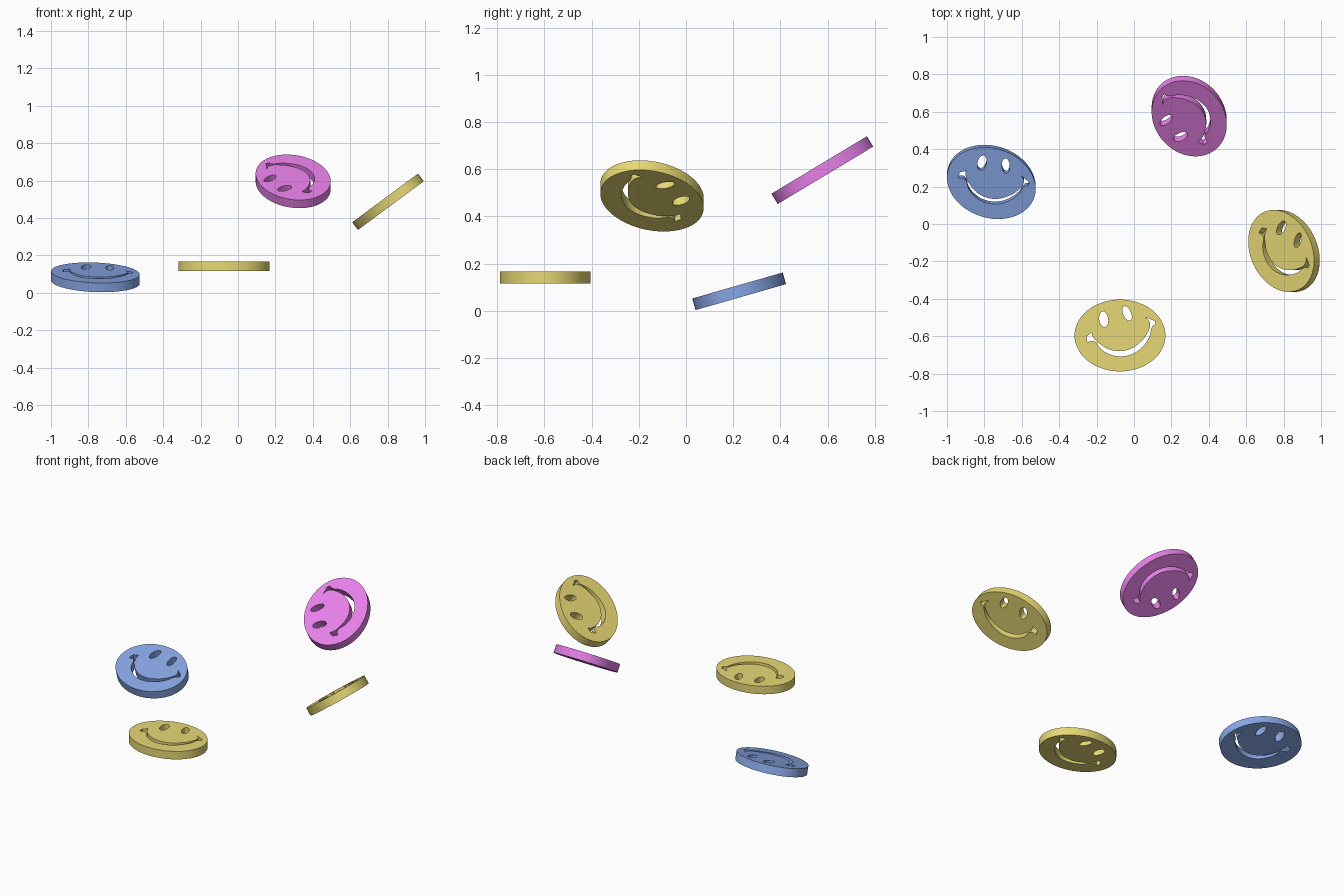
import bpy, math
from mathutils import Matrix, Vector

if "Cube" in bpy.data.objects:
    bpy.data.objects.remove(bpy.data.objects["Cube"])

THICK = 0.051
A, B = 0.243, 0.192          # half axes of the oval coin

# Smile outline in thousandths (x, y, corner flag), in the coin's own plane
SMILE = [(-174, -37, 1), (-142, -29, 0), (-99, -75, 0), (-45, -104, 0), (8, -112, 0),
         (72, -96, 0), (120, -61, 0), (158, -5, 0), (176, 53, 0), (190, 59, 1),
         (187, 78, 1), (136, 96, 1), (160, 70, 0), (142, 5, 0), (104, -40, 0),
         (56, -72, 0), (3, -83, 0), (-56, -75, 0), (-104, -48, 0), (-142, -11, 0),
         (-152, 16, 1), (-179, -5, 1)]


def oval(cx, cy, a, b, tilt, n):
    """Points of a tilted ellipse."""
    t = math.radians(tilt)
    pts = []
    for i in range(n):
        u = 2 * math.pi * i / n
        x, y = a * math.cos(u), b * math.sin(u)
        pts.append((cx + x * math.cos(t) - y * math.sin(t),
                    cy + x * math.sin(t) + y * math.cos(t)))
    return pts


def add_poly(curve, pts):
    s = curve.splines.new('POLY')
    s.points.add(len(pts) - 1)
    for p, (x, y) in zip(s.points, pts):
        p.co = (x, y, 0, 1)
    s.use_cyclic_u = True


def material(name, rgb):
    m = bpy.data.materials.new(name)
    m.diffuse_color = (*rgb, 1)
    m.use_nodes = True
    m.node_tree.nodes["Principled BSDF"].inputs["Base Color"].default_value = m.diffuse_color
    return m


def coin(name, mat, loc, axis, tilt, spin):
    c = bpy.data.curves.new(name, 'CURVE')
    c.dimensions = '2D'
    c.fill_mode = 'BOTH'
    c.extrude = THICK / 2
    c.resolution_u = 4
    # rim and the two eye holes
    add_poly(c, oval(0, 0, A, B, 0, 72))
    add_poly(c, oval(-0.087, 0.087, 0.024, 0.042, 8, 24))
    add_poly(c, oval(0.038, 0.118, 0.021, 0.042, 24, 24))
    # smile hole
    s = c.splines.new('BEZIER')
    s.bezier_points.add(len(SMILE) - 1)
    for p, (x, y, corner) in zip(s.bezier_points, SMILE):
        p.co = (x / 1000, y / 1000, 0)
        p.handle_left_type = p.handle_right_type = 'VECTOR' if corner else 'AUTO'
    s.use_cyclic_u = True
    # solid mesh, spun in its plane and then tilted
    ob = bpy.data.objects.new(name, c)
    bpy.context.collection.objects.link(ob)
    bpy.ops.object.select_all(action='DESELECT')
    ob.select_set(True)
    bpy.context.view_layer.objects.active = ob
    bpy.ops.object.convert(target='MESH')
    ob = bpy.context.object
    bpy.ops.object.mode_set(mode='EDIT')
    bpy.ops.mesh.select_all(action='SELECT')
    bpy.ops.mesh.remove_doubles(threshold=0.0001)
    bpy.ops.mesh.normals_make_consistent(inside=False)
    bpy.ops.object.mode_set(mode='OBJECT')
    bpy.ops.object.shade_smooth_by_angle(angle=math.radians(35))
    ob.data.materials.clear()
    ob.data.materials.append(mat)
    ob.matrix_world = (Matrix.Translation(Vector(loc))
                       @ Matrix.Rotation(math.radians(tilt), 4, axis)
                       @ Matrix.Rotation(math.radians(spin), 4, 'Z'))


yellow = material('yellow', (0.80, 0.69, 0.18))
blue = material('blue', (0.25, 0.39, 0.80))
magenta = material('magenta', (0.80, 0.22, 0.82))

coin('flat_yellow_coin', yellow, (-0.075, -0.596, 0.142), 'X', 0, 0)
coin('blue_coin', blue, (-0.763, 0.225, 0.083), 'X', 16, -21)
coin('magenta_coin', magenta, (0.295, 0.577, 0.596), 'X', 31, 113)
coin('tilted_yellow_coin', yellow, (0.802, -0.144, 0.487), 'Y', -36.5, -45)
